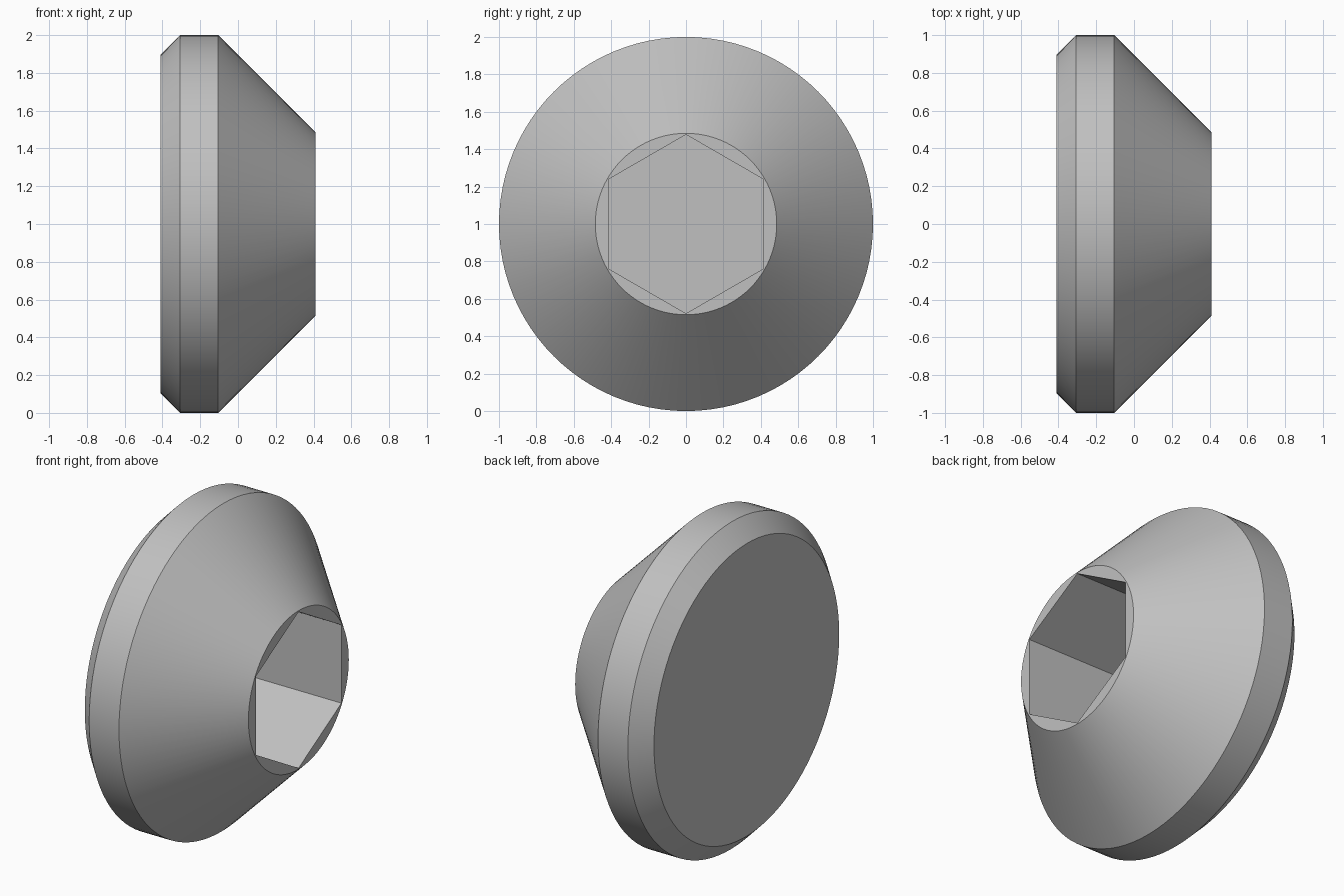
import bpy, bmesh, math
from mathutils import Vector

cube = bpy.data.objects.get("Cube")
if cube:
    bpy.data.objects.remove(cube, do_unlink=True)

# Plain grey metal
metal = bpy.data.materials.new("grey metal")
metal.use_nodes = True
grey = (0.53, 0.53, 0.53, 1)
metal.diffuse_color = grey
metal.node_tree.nodes["Principled BSDF"].inputs["Base Color"].default_value = grey

SEGMENTS = 96
HEX_RADIUS = 0.478
SOCKET_FLOOR = -0.28
# (x, radius) outline of the turned body, from back face to front face
PROFILE = [(-0.41, 0.895), (-0.307, 1.0), (-0.105, 1.0), (0.41, 0.485)]


def ring(bm, x, radius, count):
    """Circle of vertices around the x axis, first one at the top."""
    steps = [math.tau * i / count for i in range(count)]
    return [bm.verts.new((x, radius * math.sin(a), 1 + radius * math.cos(a))) for a in steps]


def bridge(bm, first, second):
    """Quad band between two rings of equal count."""
    n = len(first)
    return [bm.faces.new((first[i], first[(i + 1) % n], second[(i + 1) % n], second[i]))
            for i in range(n)]


bm = bmesh.new()

# Turned body with closed back
rings = [ring(bm, x, r, SEGMENTS) for x, r in PROFILE]
bm.faces.new(rings[0])
for first, second in zip(rings, rings[1:]):
    for face in bridge(bm, first, second):
        face.smooth = True

# Hexagonal socket with flat floor
mouth = ring(bm, PROFILE[-1][0], HEX_RADIUS, 6)
floor = ring(bm, SOCKET_FLOOR, HEX_RADIUS, 6)
bridge(bm, mouth, floor)
bm.faces.new(floor)

# Flat rim between the round edge and the hexagon
rim = rings[-1]
per_side = SEGMENTS // 6
for side in range(6):
    arc = [rim[(side * per_side + k) % SEGMENTS] for k in range(per_side + 1)]
    bm.faces.new(arc + [mouth[(side + 1) % 6], mouth[side]])

bmesh.ops.recalc_face_normals(bm, faces=bm.faces[:])
mesh = bpy.data.meshes.new("socket_plug")
bm.to_mesh(mesh)
bm.free()
mesh.materials.append(metal)
plug = bpy.data.objects.new("socket_plug", mesh)
bpy.context.collection.objects.link(plug)

# Crisp edges between the turned bands
bpy.ops.object.select_all(action="DESELECT")
plug.select_set(True)
bpy.context.view_layer.objects.active = plug
bpy.ops.object.shade_smooth_by_angle(angle=math.radians(30))
